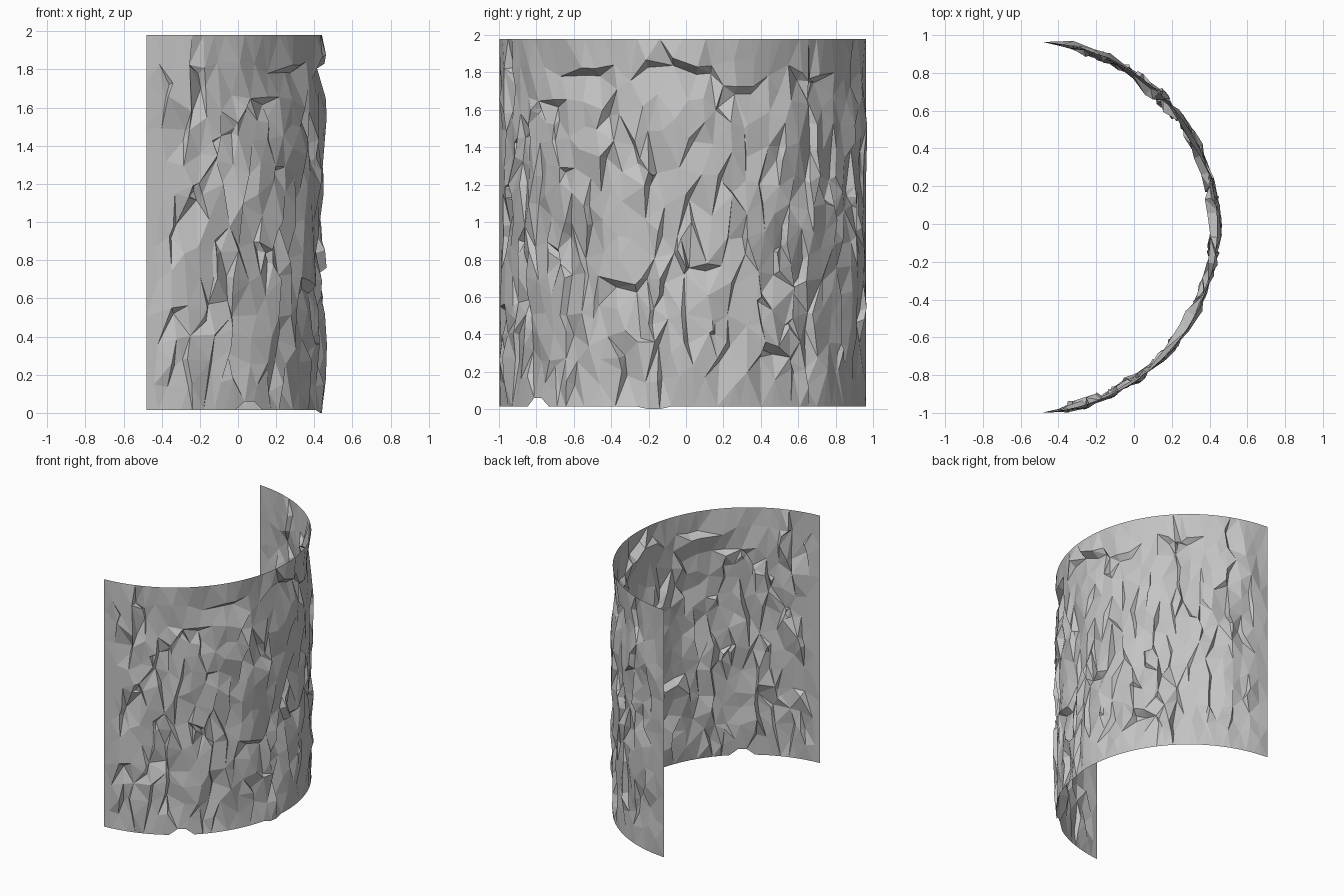
import bpy, bmesh, math, random
from mathutils import Vector, noise
from mathutils.geometry import delaunay_2d_cdt

if "Cube" in bpy.data.objects:
    bpy.data.objects.remove(bpy.data.objects["Cube"])

random.seed(5)
R, CX, CY = 0.982, -0.542, -0.017    # arc radius and centre
HALF = math.radians(86.4)            # half sweep of the curved wall
Z0, Z1 = 0.014, 1.98
S = R * HALF                         # half arc length
STRETCH = 1.75                       # facets are taller than wide

# Broad bulges and hollows: y, z, strength
BULGES = [(0.92, 1.42, 0.03), (0.94, 0.6, 0.02), (0.0, 1.55, 0.03),
          (0.0, 1.84, 0.025), (0.0, 0.6, 0.022), (0.0, 0.3, 0.03),
          (0.12, 1.78, -0.05), (-0.65, 1.75, -0.03), (0.42, 1.76, -0.035),
          (0.75, 1.7, -0.025), (-0.1, 0.95, -0.012)]
# Long cracks on the broad side: y, foot, head
SIDE_CRACKS = [(-0.64, 0.7, 1.0), (-0.45, 1.35, 1.6), (-0.63, 0.15, 0.42),
               (-0.26, 0.36, 0.7), (-0.15, 0.15, 0.36), (-0.15, 0.95, 1.25),
               (0.17, 1.25, 1.6), (0.0, 1.15, 1.45), (0.22, 0.92, 1.15),
               (0.22, 0.36, 0.68), (0.4, 0.3, 0.6), (0.57, 0.65, 1.1),
               (0.7, 1.25, 1.75), (0.73, 0.7, 1.1), (0.82, 0.35, 0.9),
               (0.0, 0.76, 1.0)]
# Long cracks on the front flank: x, foot, head
FRONT_CRACKS = [(-0.25, 1.58, 1.82), (-0.35, 0.26, 0.55), (-0.08, 1.2, 1.45),
                (0.0, 0.85, 1.1), (0.05, 1.25, 1.6), (0.2, 0.5, 0.95)]
# Overhanging ledges: y, z, half width
LEDGES = [(-0.14, 1.87, 0.07), (0.68, 1.8, 0.07), (-0.75, 1.66, 0.06),
          (0.1, 1.84, 0.04), (-0.52, 1.84, 0.04), (0.05, 0.76, 0.06),
          (-0.33, 0.68, 0.06), (0.45, 0.34, 0.04), (0.32, 1.74, 0.05)]

pts, offs = [], []


def add(s, z, off):
    pts.append(Vector((s, z / STRETCH)))
    offs.append(off)


def fade(s, z):
    """Relief strength, dying out at the rims."""
    return min(1.0, min((z - Z0) / 0.1, (Z1 - z) / 0.09, (S - abs(s)) / 0.12))


def relief(s, z):
    """Radial offset of the rock surface."""
    off = 0.018 * noise.noise(Vector((s * 4.5, z * 2.0, 3.7)))
    off += random.uniform(-0.016, 0.012)
    y = R * math.sin(s / R) + CY
    for by, bz, amp in BULGES:
        off += 0.7 * amp * math.exp(-((y - by) / 0.12) ** 2 - ((z - bz) / 0.13) ** 2)
    return off * fade(s, z)


def is_free(s, z, gap):
    p = Vector((s, z / STRETCH))
    return all((p - q).length > gap for q in pts)


def arc_from_y(y):
    return R * math.asin((y - CY) / R)


def crack(s, foot, head, side, depth):
    """Steep crack: a raised lip beside a sunken lip."""
    lean = random.uniform(-0.03, 0.03)
    for t in (0.0, 1.0):
        z = foot + (head - foot) * t
        k = fade(s, z)
        add(s + lean * t, z, relief(s, z) + depth * 0.4 * k)
        add(s + lean * t + side * random.uniform(0.01, 0.024),
            z + random.uniform(-0.03, 0.02), relief(s, z) - depth * k)


# Clean outline of the sheet
COLS, ROWS = 48, 8
for i in range(COLS + 1):
    s = -S + 2 * S * i / COLS
    add(s, Z0, 0)
    add(s, Z1, 0)
for j in range(1, ROWS):
    z = Z0 + (Z1 - Z0) * j / ROWS
    add(-S, z, 0)
    add(S, z, 0)

# Main cracks
for y, foot, head in SIDE_CRACKS:
    crack(arc_from_y(y), foot, head, 1, 0.03)
for x, foot, head in FRONT_CRACKS:
    crack(-R * math.acos((x - CX) / R), foot, head, 1, 0.028)

# Ledges
for y, z, w in LEDGES:
    for d in (-w, w):
        s, zz = arc_from_y(y) + d, z + random.uniform(-0.02, 0.02)
        add(s, zz, relief(s, zz) + 0.01)
        add(s * 1.001, zz - 0.04, relief(s, zz) - 0.03)

# Minor cracks, spread over a loose grid
cells = [(i, j) for i in range(15) for j in range(7)]
random.shuffle(cells)
for i, j in cells[:80]:
    s = -S + 0.08 + (2 * S - 0.16) * (i + random.uniform(0.1, 0.9)) / 15
    z = 0.1 + 1.7 * (j + random.uniform(0, 0.8)) / 7
    if is_free(s, z, 0.05):
        crack(s, z, min(z + random.uniform(0.05, 0.16), 1.93),
              random.choice((-1, 1)), random.uniform(0.012, 0.03))

# Scattered rock corners
for k in range(6000):
    s = random.uniform(-S + 0.04, S - 0.04)
    z = random.uniform(Z0 + 0.07, Z1 - 0.06)
    if is_free(s, z, 0.07):
        add(s, z, relief(s, z))

verts, _, faces, orig, _, _ = delaunay_2d_cdt(pts, [], [], 0, 1e-6)

# Wrap the triangulated sheet around the arc
bm = bmesh.new()
made = []
for p, src in zip(verts, orig):
    off = offs[src[0]] if src else 0
    a, z = p.x / R, p.y * STRETCH
    y = R * math.sin(a) + CY
    if z < Z0 + 0.01:
        if -0.82 < y < -0.735:       # chipped notch in the foot
            z = 0.06
        elif -0.21 < y < -0.11:      # small lip below the foot
            z = 0.0
            off = 0.008
    r = R + off
    made.append(bm.verts.new((CX + r * math.cos(a), CY + r * math.sin(a), z)))
for f in faces:
    bm.faces.new([made[i] for i in f])
bm.normal_update()
if sum(f.normal.x for f in bm.faces) < 0:
    bmesh.ops.reverse_faces(bm, faces=bm.faces[:])

mesh = bpy.data.meshes.new("curved_rock_wall")
bm.to_mesh(mesh)
bm.free()
stone = bpy.data.materials.new("grey stone")
stone.diffuse_color = (0.55, 0.55, 0.55, 1)
stone.use_nodes = True
stone.node_tree.nodes["Principled BSDF"].inputs["Base Color"].default_value = stone.diffuse_color
mesh.materials.append(stone)
wall = bpy.data.objects.new("curved_rock_wall", mesh)
bpy.context.collection.objects.link(wall)
